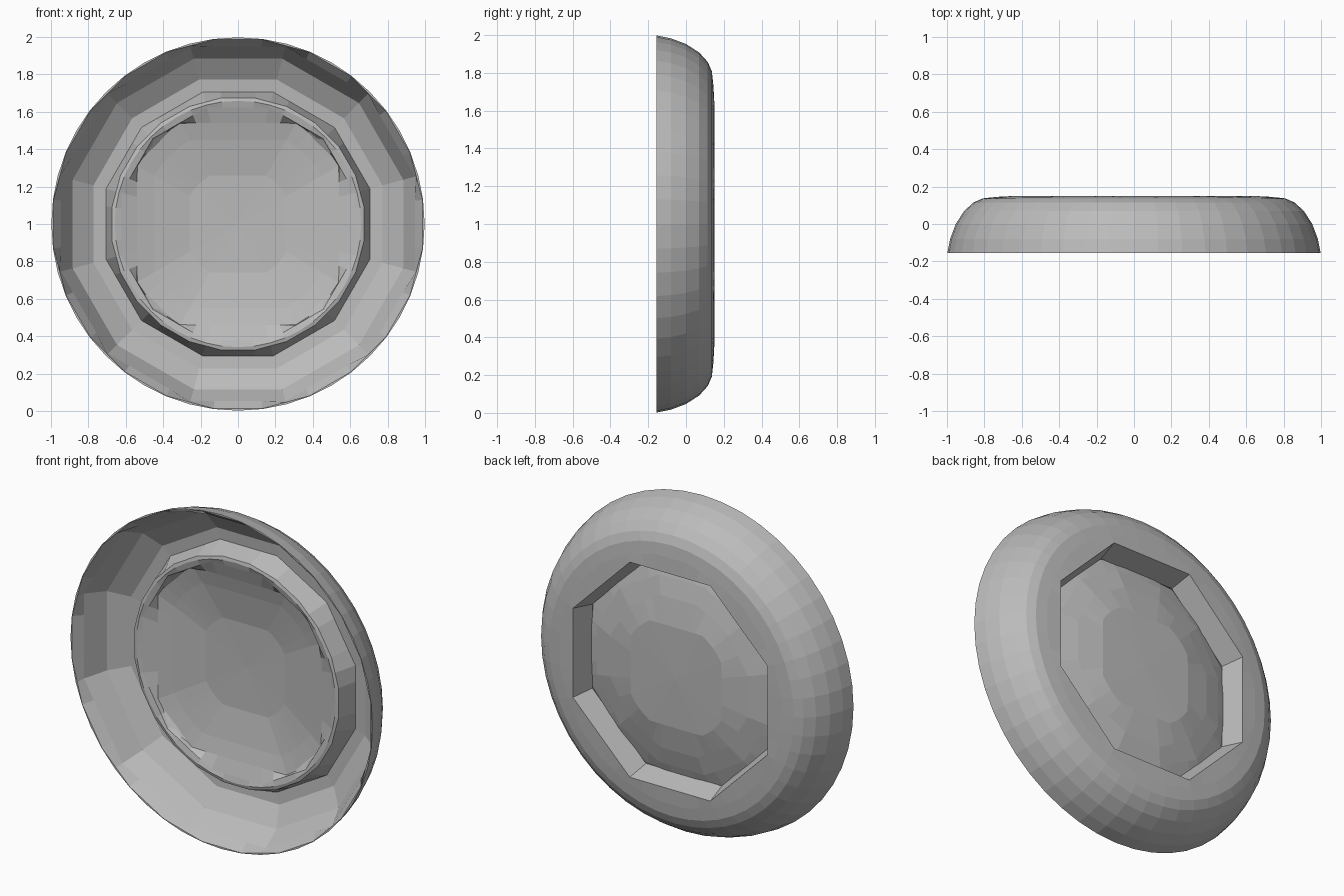
import bpy
import bmesh
import math

cube = bpy.data.objects.get("Cube")
if cube:
    bpy.data.objects.remove(cube, do_unlink=True)

SEGMENTS = 48
SQUARE = 4

grey = bpy.data.materials.new("plain grey")
grey.use_nodes = True
colour = (0.5, 0.5, 0.5, 1)
grey.diffuse_color = colour
grey.node_tree.nodes["Principled BSDF"].inputs["Base Color"].default_value = colour


def facet_radius(radius, sides, angle):
    """Distance to a polygon whose flats face the axes."""
    if sides == SQUARE:
        # Square of this half width with its corners cut round
        reach = max(abs(math.cos(angle)), abs(math.sin(angle)))
        return radius * min(1 / reach, 1.15)
    half = math.pi / sides
    offset = (angle + half) % (2 * half) - half
    return radius * math.cos(half) / math.cos(offset)


def turned_part(name, profile, closed):
    """Turn (radius, depth, sides) points around the front-to-back axis."""
    bm = bmesh.new()
    rings = []
    for radius, depth, sides in profile:
        if radius == 0:
            rings.append([bm.verts.new((0, depth, 1))] * SEGMENTS)
            continue
        ring = []
        for i in range(SEGMENTS):
            a = 2 * math.pi * i / SEGMENTS
            r = facet_radius(radius, sides, a)
            ring.append(bm.verts.new((r * math.cos(a), depth, 1 + r * math.sin(a))))
        rings.append(ring)
    pairs = list(zip(rings, rings[1:]))
    if closed:
        pairs.append((rings[-1], rings[0]))
    for a, b in pairs:
        for i in range(SEGMENTS):
            j = (i + 1) % SEGMENTS
            corners = dict.fromkeys((a[i], a[j], b[j], b[i]))
            bm.faces.new(list(corners))
    bmesh.ops.recalc_face_normals(bm, faces=bm.faces[:])
    mesh = bpy.data.meshes.new(name)
    bm.to_mesh(mesh)
    bm.free()
    mesh.materials.append(grey)
    obj = bpy.data.objects.new(name, mesh)
    bpy.context.collection.objects.link(obj)
    return obj


# Hollow outer ring: front channel, rounded back and octagonal recess wall
turned_part("outer_ring", [
    (0.66, -0.02, 48), (0.68, -0.015, 24),
    (0.73, 0.10, 12), (0.80, 0.095, 12), (0.915, 0.025, 12),
    (0.98, -0.10, 12), (0.995, -0.155, 24),
    (1.0, -0.155, 48), (0.985, -0.08, 48), (0.955, 0.0, 48),
    (0.91, 0.07, 48), (0.86, 0.115, 48), (0.81, 0.137, 48),
    (0.74, 0.145, 24), (0.695, 0.15, 8), (0.655, 0.02, 8),
], True)

# Dish closing the middle: squarish stepped hollow in front, domed behind
turned_part("centre_dish", [
    (0, 0.075, SQUARE), (0.26, 0.07, SQUARE), (0.45, 0.037, SQUARE),
    (0.54, 0.015, SQUARE), (0.645, -0.012, 12), (0.66, -0.02, 48),
    (0.66, 0.01, 24), (0.58, 0.04, 12), (0.47, 0.068, 12),
    (0.30, 0.095, SQUARE), (0, 0.10, SQUARE),
], False)
